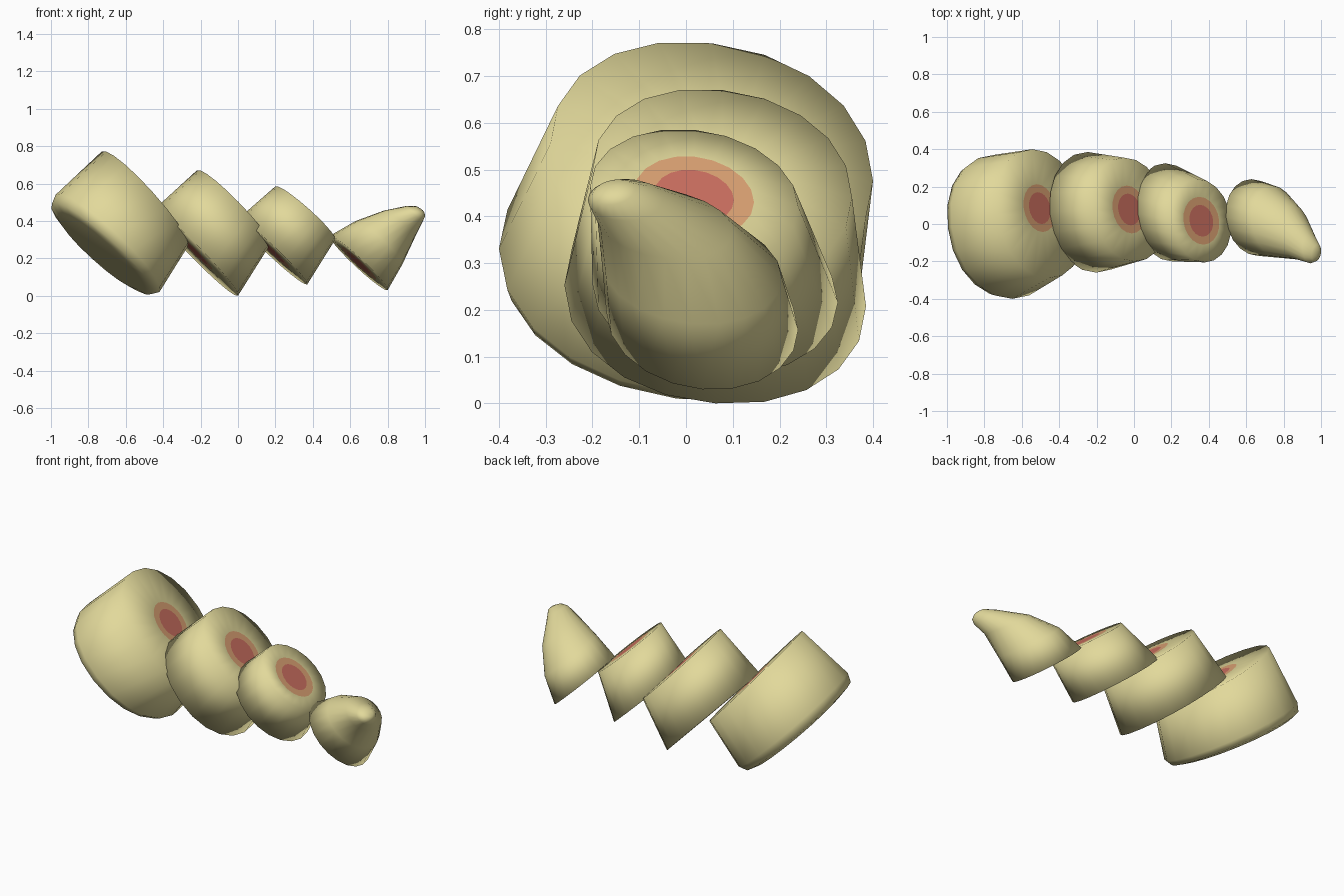
import bpy, bmesh, math
from mathutils import Vector

if "Cube" in bpy.data.objects:
    bpy.data.objects.remove(bpy.data.objects["Cube"])

SEG = 20


def material(name, rgb):
    m = bpy.data.materials.new(name)
    lin = [((c / 255 + 0.055) / 1.055) ** 2.4 for c in rgb]
    m.diffuse_color = (*lin, 1)
    m.use_nodes = True
    m.node_tree.nodes["Principled BSDF"].inputs["Base Color"].default_value = m.diffuse_color
    return m


MATS = [material("pale_olive_flesh", (226, 217, 155)),
        material("orange_ring", (224, 165, 118)),
        material("red_core", (208, 114, 98))]


def frame(r):
    """Section given as top x,z / bottom x,z / y min, y max / tilt."""
    xt, zt, xb, zb, y0, y1, tilt = r
    c = Vector(((xt + xb) / 2, (y0 + y1) / 2, (zt + zb) / 2))
    u = Vector(((xt - xb) / 2, 0, (zt - zb) / 2))
    n = Vector((u.z, 0, -u.x)).normalized()
    v = Vector((0, 1, 0)) - n * tilt          # sideways axis of the slanted cut
    return c, u, v, (y1 - y0) / 2


def loop(bm, c, u, v, hw, power=1.0):
    out = []
    for i in range(SEG):
        a = 2 * math.pi * i / SEG
        s, k = math.sin(a), math.cos(a)
        s = math.copysign(abs(s) ** power, s)
        k = math.copysign(abs(k) ** power, k)
        out.append(bm.verts.new(c + u * s + v * hw * k))
    return out


def bridge(bm, a, b, mat=0):
    for i in range(SEG):
        j = (i + 1) % SEG
        bm.faces.new((a[i], a[j], b[j], b[i])).material_index = mat


def cap(bm, rim, r, spot, shift=0.0):
    """Close an end; cut faces get a round red core with an orange ring."""
    c, u, v, hw = frame(r)
    prev, mat = rim, 0
    if spot:
        for rad, m in ((0.128, 1), (0.085, 2)):
            ring = loop(bm, c + v * shift, u.normalized() * rad, v, rad)
            bridge(bm, prev, ring, mat)
            prev, mat = ring, m
    bm.faces.new(prev).material_index = mat


def chunk(name, sections, back_spot=True, front_spot=True, shift=0.0, power=0.95):
    bm = bmesh.new()
    loops = [loop(bm, *frame(r), power) for r in sections]
    for a, b in zip(loops, loops[1:]):
        bridge(bm, a, b)
    cap(bm, loops[0], sections[0], back_spot)
    cap(bm, loops[-1], sections[-1], front_spot, shift)
    bmesh.ops.recalc_face_normals(bm, faces=bm.faces)
    for f in bm.faces:                        # soft shading over the rims
        f.smooth = True
    me = bpy.data.meshes.new(name)
    bm.to_mesh(me)
    bm.free()
    for m in MATS:
        me.materials.append(m)
    ob = bpy.data.objects.new(name, me)
    bpy.context.collection.objects.link(ob)


# thick end piece with a rounded back rim
chunk("thick_end_slice", [
    (-0.96, 0.44, -0.52, 0.04, -0.34, 0.31, 0.18),
    (-0.995, 0.49, -0.46, 0.01, -0.39, 0.35, 0.18),
    (-0.975, 0.54, -0.42, 0.02, -0.40, 0.37, 0.18),
    (-0.73, 0.77, -0.27, 0.26, -0.29, 0.40, 0.17)],
    back_spot=False, shift=0.03)

# two middle slices
chunk("large_middle_slice", [
    (-0.45, 0.46, 0.00, 0.00, -0.26, 0.385, 0.10),
    (-0.22, 0.67, 0.17, 0.27, -0.20, 0.355, 0.15)])
chunk("small_middle_slice", [
    (0.00, 0.41, 0.37, 0.06, -0.20, 0.325, 0.10),
    (0.20, 0.585, 0.52, 0.30, -0.205, 0.24, 0.13)], power=1.0)

# pointed tip bending to the front
chunk("pointed_tip", [
    (0.49, 0.32, 0.80, 0.03, -0.17, 0.24, 0.12),
    (0.63, 0.40, 0.88, 0.17, -0.18, 0.205, 0.12),
    (0.78, 0.455, 0.945, 0.31, -0.19, 0.10, 0.14),
    (0.90, 0.48, 0.985, 0.39, -0.21, -0.05, 0.0),
    (0.95, 0.478, 1.00, 0.425, -0.20, -0.11, -0.2),
    (0.975, 0.465, 0.995, 0.445, -0.175, -0.14, -0.2)],
    front_spot=False, power=1.0)
